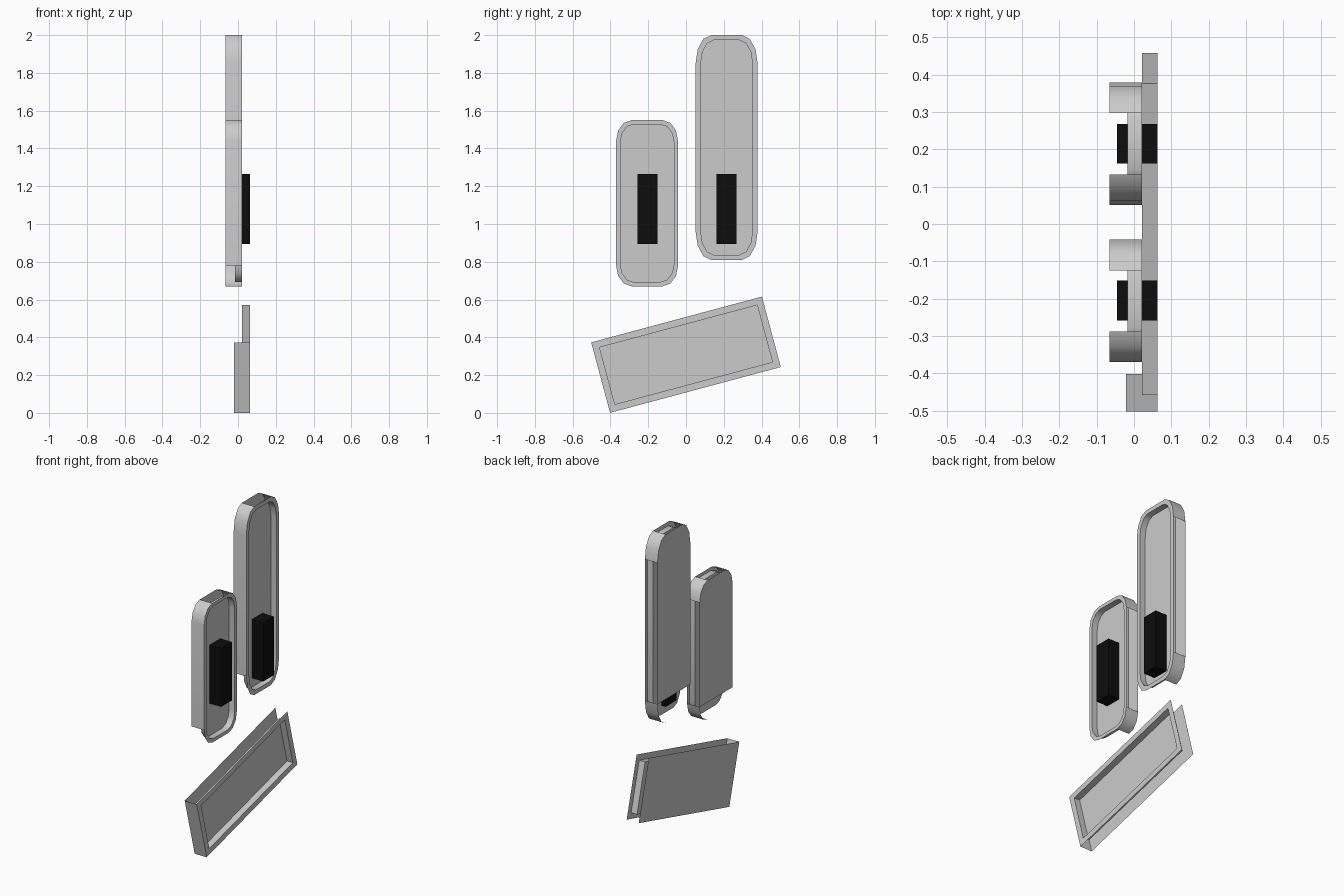
import bpy, math

if "Cube" in bpy.data.objects:
    bpy.data.objects.remove(bpy.data.objects["Cube"])

black = bpy.data.materials.new("black")
black.diffuse_color = (0.004, 0.004, 0.004, 1)
black.use_nodes = True
black.node_tree.nodes["Principled BSDF"].inputs["Base Color"].default_value = black.diffuse_color


def pill(cy, cz, hy, hz, ry, rz, seg=3):
    """Counter-clockwise (y, z) outline of a stretched rounded rectangle."""
    pts = []
    for sy, sz, start in ((1, -1, -90), (1, 1, 0), (-1, 1, 90), (-1, -1, 180)):
        for i in range(seg + 1):
            a = math.radians(start + 90 * i / seg)
            pts.append((cy + sy * (hy - ry) + ry * math.cos(a),
                        cz + sz * (hz - rz) + rz * math.sin(a)))
    return pts


def slanted_rect(cz, a, b, angle):
    """Counter-clockwise (y, z) outline of a tilted rectangle."""
    c, s = math.cos(angle), math.sin(angle)
    return [(u * c - v * s, cz + u * s + v * c)
            for u, v in ((-a, -b), (a, -b), (a, b), (-a, b))]


def recessed_panel(name, outer, inner, x_front, x_floor, x_back, walls, back):
    """Rim, sunken floor, back sheet and only the listed outer wall strips."""
    n = len(outer)
    verts = [(x, y, z) for x, ring in ((x_front, outer), (x_front, inner),
                                       (x_floor, inner), (x_back, outer))
             for y, z in ring]
    faces = []
    for i in range(n):
        j = (i + 1) % n
        faces.append((i, j, n + j, n + i))
        faces.append((n + i, n + j, 2 * n + j, 2 * n + i))
    faces.append(tuple(range(2 * n, 3 * n)))
    for i in walls:
        j = (i + 1) % n
        faces.append((j, i, 3 * n + i, 3 * n + j))
    faces.append(tuple(3 * n + i for i in reversed(back)))
    mesh = bpy.data.meshes.new(name)
    mesh.from_pydata(verts, [], faces)
    obj = bpy.data.objects.new(name, mesh)
    bpy.context.collection.objects.link(obj)
    bpy.ops.object.select_all(action='DESELECT')
    obj.select_set(True)
    bpy.context.view_layer.objects.active = obj
    bpy.ops.object.shade_smooth_by_angle(angle=math.radians(45))
    return obj


def box(name, y0, y1, z0, z1, x0, x1):
    bpy.ops.mesh.primitive_cube_add(
        size=1, location=((x0 + x1) / 2, (y0 + y1) / 2, (z0 + z1) / 2))
    obj = bpy.context.object
    obj.name = name
    obj.scale = (x1 - x0, y1 - y0, z1 - z0)
    obj.data.materials.append(black)


# Two upright rounded panels, each with a black block through the recess
# (name, centre y, bottom z, top z, corner height, rim width)
for name, cy, z0, z1, rz, rim in (("short", -0.206, 0.67, 1.55, 0.11, 0.022),
                                  ("tall", 0.215, 0.81, 2.0, 0.149, 0.027)):
    cz, hz, hy, ry = (z0 + z1) / 2, (z1 - z0) / 2, 0.164, 0.082
    outer = pill(cy, cz, hy, hz, ry, rz)
    k = 1 - rim / hy
    inner = pill(cy, cz, hy - rim, hz - rim, ry * k, rz * k)
    # top, bottom, +y side and one lower corner are open; back stops at corners
    recessed_panel(name + "_panel", outer, inner, 0.022, -0.017, -0.066,
                   [0, 1, 2, 4, 5, 6, 8, 9, 10, 11], range(3, 13))
    by = cy + (0.001 if name == "short" else 0)
    box(name + "_block", by - 0.053, by + 0.053, 0.895, 1.265, -0.046, 0.063)

# Tilted base panel, closed only at its -y end
tilt = math.radians(15)
recessed_panel("slanted_panel",
               slanted_rect(0.308, 0.468, 0.193, tilt),
               slanted_rect(0.308, 0.432, 0.156, tilt),
               0.063, 0.022, -0.021, [3], range(4))
